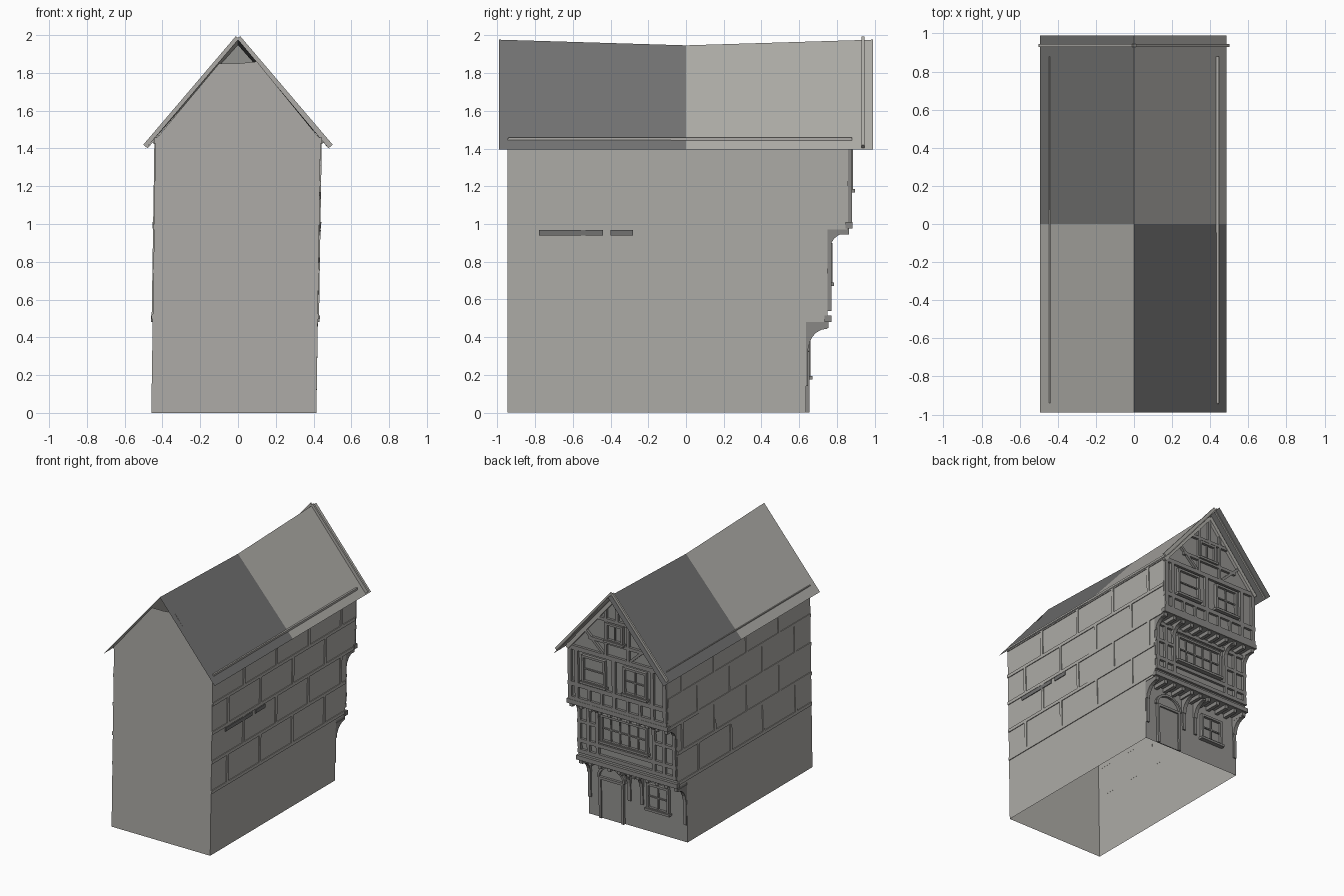
import bpy, bmesh, math
from mathutils import Vector

if "Cube" in bpy.data.objects:
    bpy.data.objects.remove(bpy.data.objects["Cube"])


def material(name, r, g, b):
    m = bpy.data.materials.new(name)
    m.diffuse_color = (r, g, b, 1)
    m.use_nodes = True
    m.node_tree.nodes["Principled BSDF"].inputs["Base Color"].default_value = m.diffuse_color
    return m


LIGHT = material("light grey stone", 0.42, 0.41, 0.385)
DARK = material("dark slate", 0.17, 0.17, 0.168)
PLASTER = material("facade grey", 0.29, 0.287, 0.275)
TIMBER = material("timber grey", 0.25, 0.245, 0.235)


def lean(z):
    # the house leans slightly sideways towards its base
    return -0.022 * (1 - min(z, 1.4) / 1.4)


def finish(name, bm, mats, do_lean=True):
    if do_lean:
        for v in bm.verts:
            v.co.x += lean(v.co.z)
    me = bpy.data.meshes.new(name)
    bm.to_mesh(me)
    bm.free()
    for m in mats:
        me.materials.append(m)
    ob = bpy.data.objects.new(name, me)
    bpy.context.collection.objects.link(ob)
    return ob


def prism(bm, loop, offset):
    """Closed solid from a loop of points pushed along an offset."""
    a = [bm.verts.new(p) for p in loop]
    b = [bm.verts.new(Vector(p) + Vector(offset)) for p in loop]
    n = len(a)
    faces = [bm.faces.new(a), bm.faces.new(b[::-1])]
    faces += [bm.faces.new((a[i], b[i], b[(i + 1) % n], a[(i + 1) % n])) for i in range(n)]
    bmesh.ops.recalc_face_normals(bm, faces=faces)


def box(bm, x0, x1, y0, y1, z0, z1):
    prism(bm, [(x0, y0, z0), (x1, y0, z0), (x1, y0, z1), (x0, y0, z1)], (0, y1 - y0, 0))


def boxes(name, items, mat):
    bm = bmesh.new()
    for it in items:
        box(bm, *it)
    return finish(name, bm, [mat])


def beam(bm, p, q, w, y0, y1):
    """Slanted board in the xz plane."""
    p, q = Vector((p[0], 0, p[1])), Vector((q[0], 0, q[1]))
    d = (q - p).normalized()
    n = Vector((-d.z, 0, d.x)) * w / 2
    y = Vector((0, y0, 0))
    prism(bm, [p + n + y, q + n + y, q - n + y, p - n + y], (0, y1 - y0, 0))


W, EAVE, RIDGE = 0.437, 1.446, 1.968
Y1, Y2, Y3, YF = 0.635, 0.75, 0.86, -0.945   # storey faces and plain gable
J1, J2 = 0.48, 0.975                         # overhang heights

# House shell, open underneath
bm = bmesh.new()
outline = [(YF, 0), (Y1, 0), (Y1, J1), (Y2, J1), (Y2, J2), (Y3, J2), (Y3, EAVE), (YF, EAVE)]
R = [bm.verts.new((W, y, z)) for y, z in outline]
L = [bm.verts.new((-W, y, z)) for y, z in outline]
bm.faces.new(R)
bm.faces.new(L[::-1])
for i in range(1, 6):
    f = bm.faces.new((R[i + 1], R[i], L[i], L[i + 1]))
    f.material_index = 1
f = bm.faces.new((R[6], L[6], bm.verts.new((0, Y3, RIDGE))))
f.material_index = 1
# plain gable stops short of the ridge
g = [bm.verts.new(p) for p in ((0.1, YF, 1.86), (0, YF, 1.85), (-0.1, YF, 1.85))]
bm.faces.new((L[0], R[0], R[7], g[0], g[1], g[2], L[7]))
finish("house_shell", bm, [LIGHT, PLASTER])

# Sagging roof sheets, two tones set in a diagonal pattern
bm = bmesh.new()
for s in (1, -1):
    for ya, yb, za, zb in ((-0.99, 0, 1.977, 1.947), (0, 0.99, 1.947, 1.977)):
        x = s * 0.49 - 0.004
        loop = [(0, ya, za), (x, ya, 1.395), (x, yb, 1.395), (0, yb, zb)]
        v = [bm.verts.new(p) for p in loop]
        f = bm.faces.new(v if s > 0 else v[::-1])
        f.material_index = int((s > 0) == (ya < 0))
finish("roof", bm, [LIGHT, DARK], False)

# Boards along the rear gable edge, and the rafters beneath
bm = bmesh.new()
for s in (1, -1):
    beam(bm, (0, 1.985), (s * 0.49, 1.41), 0.03, 0.93, 0.945)
    beam(bm, (0, 1.94), (s * 0.44, 1.42), 0.03, Y3, Y3 + 0.025)
finish("gable_boards", bm, [LIGHT], False)

# Eaves beams poking through the roof
boxes("eaves_beam", [(s * W - 0.008, s * W + 0.008, -0.94, 0.88, 1.435, 1.458) for s in (1, -1)], LIGHT)

# Thin side wall framing: rails with staggered studs
rails = [0.51, 0.75, 0.985, 1.215, 1.44]
items = []
for s in (1, -1):
    xa, xb = s * W, s * (W + 0.006)
    for i, z in enumerate(rails):
        end = Y2 if z < 0.98 else Y3
        items.append((xa, xb, YF, end, z - 0.013, z + 0.013))
        if i < 4:
            y = YF + (0.4 if i % 2 else 0.2)
            while y < end - 0.05:
                items.append((xa, xb, y - 0.012, y + 0.012, z + 0.013, rails[i + 1] - 0.013))
                y += 0.41
boxes("side_framing", items, LIGHT)
# Shadowed slots in the right wall
boxes("wall_slot", [(W + 0.002, W + 0.008, a, b, 0.938, 0.968) for a, b in ((-0.78, -0.44), (-0.4, -0.28))], DARK)

# Facade timbers
t = 0.02
items = []
for z in (1.02, 1.14, 1.43):                            # top storey rails
    items.append((-W, W, Y3, Y3 + t, z - 0.017, z + 0.017))
for x in (-0.42, -0.31, 0.03, 0.36, 0.42):
    items.append((x - 0.015, x + 0.015, Y3, Y3 + t, 1.0, 1.43))
for x in (-0.2, -0.09, 0.14, 0.25):
    items.append((x - 0.01, x + 0.01, Y3, Y3 + t, 1.03, 1.13))
for z in (0.555, 0.64, 0.94):                           # middle storey rails
    items.append((-W, W, Y2, Y2 + t, z - 0.015, z + 0.015))
for x in (-0.42, -0.33, -0.24, 0.26, 0.34, 0.42):
    items.append((x - 0.013, x + 0.013, Y2, Y2 + t, 0.54, 0.95))
for s in (1, -1):
    items.append((s * 0.25, s * W, Y2, Y2 + t, 0.78, 0.805))
    items.append((s * 0.10 - 0.01, s * 0.10 + 0.01, Y3, Y3 + t, 1.44, 1.82))
items.append((-0.25, 0.25, Y3, Y3 + t, 1.535, 1.56))    # gable rails
items.append((-0.17, 0.17, Y3, Y3 + t, 1.715, 1.74))
items.append((-0.012, 0.012, Y3, Y3 + t, 1.74, 1.93))
boxes("facade_timbers", items, TIMBER)

# Slanted gable struts
bm = bmesh.new()
for s in (1, -1):
    beam(bm, (s * 0.12, 1.45), (s * 0.28, 1.60), 0.02, Y3, Y3 + t)
finish("gable_struts", bm, [TIMBER])

# Overhang joists and the sill beams carried on them
items = []
for ya, yb, z in ((Y1, Y2, J1), (Y2, Y3, J2)):
    items.append((-W - 0.01, W + 0.01, yb - 0.015, yb + 0.022, z, z + 0.035))
    for i in range(11):
        x = -0.42 + 0.084 * i
        items.append((x - 0.014, x + 0.014, ya, yb + 0.005, z - 0.03, z))
boxes("overhang_joists", items, TIMBER)

# Curved brackets under both overhangs
bm = bmesh.new()
for ya, yb, zt, h, xs in ((Y1, Y2, J1 - 0.02, 0.12, (-0.422, -0.04, 0.07, 0.422)),
                          (Y2, Y3, J2 - 0.005, 0.10, (-0.422, -0.24, 0.26, 0.422))):
    for x in xs:
        loop = [(x - 0.015, ya, zt)]
        for k in range(6):
            a = math.pi / 2 * k / 5
            loop.append((x - 0.015, yb - (yb - ya - 0.015) * math.sin(a),
                         zt - 0.015 - (h - 0.015) * (1 - math.cos(a))))
        loop.append((x - 0.015, ya, zt - h))
        loop.insert(1, (x - 0.015, yb, zt))
        prism(bm, loop, (0.03, 0, 0))
        if ya == Y1:   # post below the ground floor bracket
            box(bm, x - 0.012, x + 0.012, ya, ya + 0.012, 0.2 if abs(x) < 0.4 else 0.14, zt - h)
finish("brackets", bm, [TIMBER])


def window(name, x, y, z, w, h, cols, rows):
    """Pane plate, raised frame, glazing bars and sill."""
    boxes(name + "_panes", [(x - w / 2, x + w / 2, y, y + 0.006, z - h / 2, z + h / 2)], PLASTER)
    f, d = 0.018, y + 0.026
    it = [(x + s * w / 2 - f / 2, x + s * w / 2 + f / 2, y, d, z - h / 2, z + h / 2) for s in (1, -1)]
    it += [(x - w / 2 - f / 2, x + w / 2 + f / 2, y, d, z + s * h / 2 - f / 2, z + s * h / 2 + f / 2) for s in (1, -1)]
    for c in range(1, cols):
        u = x - w / 2 + w * c / cols
        it.append((u - 0.005, u + 0.005, y, y + 0.016, z - h / 2, z + h / 2))
    for r in range(1, rows):
        u = z - h / 2 + h * r / rows
        it.append((x - w / 2, x + w / 2, y, y + 0.016, u - 0.005, u + 0.005))
    it.append((x - w / 2 - 0.02, x + w / 2 + 0.02, y, y + 0.035, z - h / 2 - 0.018, z - h / 2))
    boxes(name + "_frame", it, TIMBER)


window("upper_window_a", 0.205, Y3, 1.285, 0.19, 0.2, 1, 2)
window("upper_window_b", -0.16, Y3, 1.285, 0.19, 0.2, 2, 2)
window("gable_window", 0.02, Y3, 1.635, 0.14, 0.13, 2, 1)
window("middle_window", 0.02, Y2, 0.79, 0.40, 0.2, 5, 2)
window("ground_window", -0.19, Y1, 0.29, 0.18, 0.19, 2, 2)

# Door with side posts, lintel and an arched hood moulding
boxes("door", [(0.13, 0.32, Y1, Y1 + 0.008, 0, 0.31)], PLASTER)
boxes("door_frame", [(0.115, 0.135, Y1, Y1 + 0.02, 0, 0.32), (0.315, 0.335, Y1, Y1 + 0.02, 0, 0.32),
                     (0.115, 0.335, Y1, Y1 + 0.02, 0.31, 0.33)], TIMBER)
bm = bmesh.new()
arc = [(0.225 + 0.115 * math.cos(math.pi * k / 10), 0.325 + 0.1 * math.sin(math.pi * k / 10)) for k in range(11)]
for p, q in zip(arc, arc[1:]):
    beam(bm, p, q, 0.018, Y1, Y1 + 0.02)
finish("door_arch", bm, [TIMBER])
